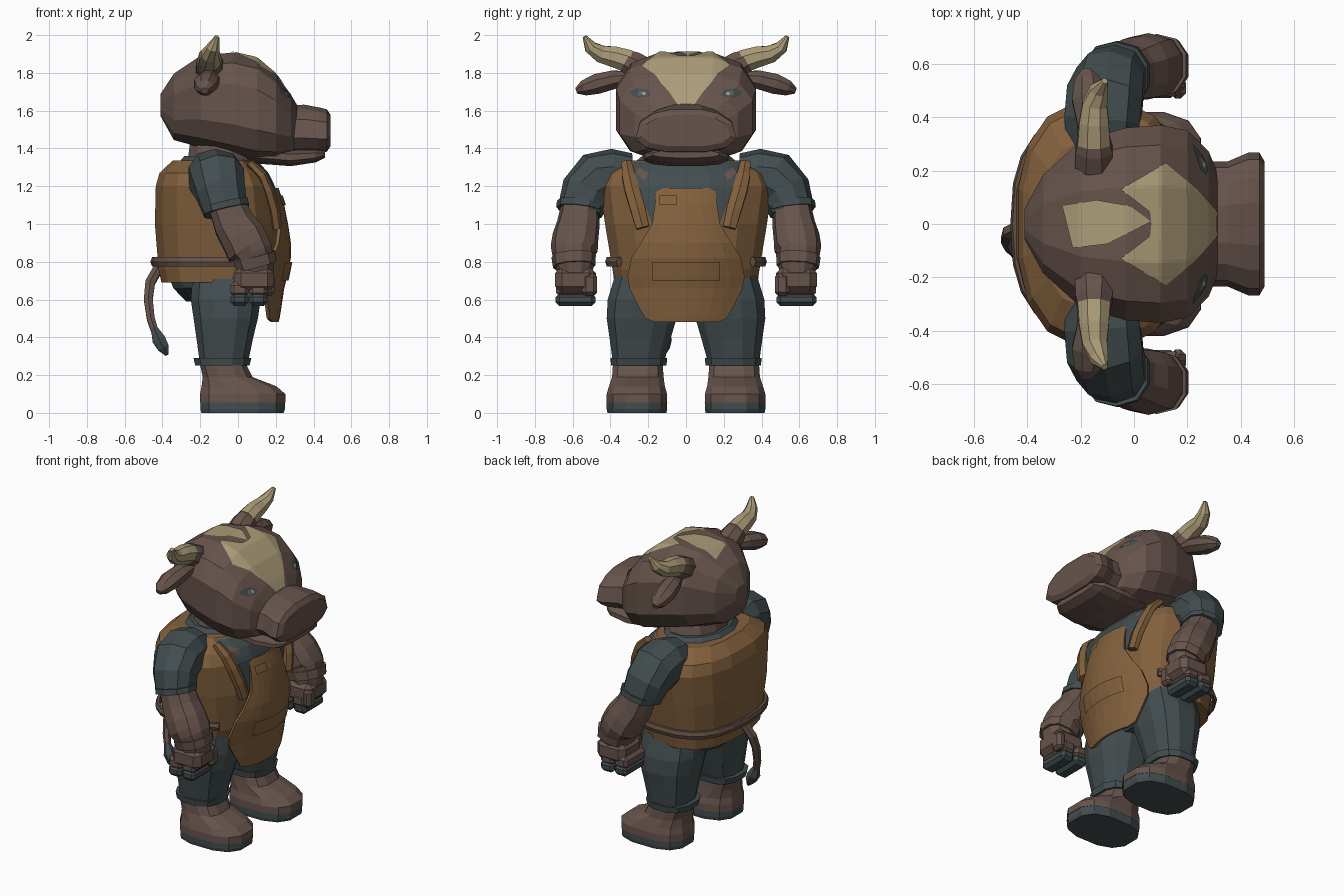
import bpy, bmesh, math
from mathutils import Vector
from mathutils.bvhtree import BVHTree

if "Cube" in bpy.data.objects:
    bpy.data.objects.remove(bpy.data.objects["Cube"])


def material(name, r, g, b):
    m = bpy.data.materials.new(name)
    m.use_nodes = True
    m.diffuse_color = (r, g, b, 1)
    m.node_tree.nodes["Principled BSDF"].inputs["Base Color"].default_value = (r, g, b, 1)
    return m


HIDE = material("brown hide", .135, .088, .073)
CLOTH = material("slate cloth", .055, .073, .078)
LEATHER = material("tan leather", .225, .118, .047)
HORN = material("cream horn", .41, .335, .19)
STRAP = material("dark strap", .125, .08, .06)
EYE = material("grey eye", .1, .125, .125)


def finish(name, bm, mat, mirror=False):
    bmesh.ops.recalc_face_normals(bm, faces=bm.faces)
    me = bpy.data.meshes.new(name)
    bm.to_mesh(me)
    bm.free()
    ob = bpy.data.objects.new(name, me)
    bpy.context.collection.objects.link(ob)
    me.materials.append(mat)
    if mirror:
        mod = ob.modifiers.new("mirror", "MIRROR")
        mod.use_axis = (False, True, False)
    return ob


def squircle(t, e):
    c, s = math.cos(t), math.sin(t)
    return (math.copysign(abs(c) ** (2 / e), c), math.copysign(abs(s) ** (2 / e), s))


def loft(name, rings, mat, sides=12, e=2.0, mirror=False, taper=0.0):
    """Skin (centre, half axis u, half axis v) rings, cap the ends; taper narrows u along v."""
    bm = bmesh.new()
    loops = []
    for c, u, v in rings:
        pts = [squircle(math.tau * (i + .5) / sides, e) for i in range(sides)]
        loops.append([bm.verts.new(c + u * a * (1 - taper * max(b, 0)) + v * b) for a, b in pts])
    for lo, hi in zip(loops, loops[1:]):
        for i in range(sides):
            j = (i + 1) % sides
            bm.faces.new((lo[i], lo[j], hi[j], hi[i]))
    bm.faces.new(loops[0])
    bm.faces.new(loops[-1])
    return finish(name, bm, mat, mirror)


def stack(name, rows, mat, **kw):
    """Rows of (z, x min, x max, y min, y max)."""
    return loft(name, [(Vector(((a + b) / 2, (c + d) / 2, z)), Vector(((b - a) / 2, 0, 0)),
                        Vector((0, (d - c) / 2, 0))) for z, a, b, c, d in rows], mat, **kw)


def along(name, rows, mat, **kw):
    """Rows of (x, z min, z max, half width)."""
    return loft(name, [(Vector((x, 0, (a + b) / 2)), Vector((0, w, 0)),
                        Vector((0, 0, (b - a) / 2))) for x, a, b, w in rows], mat, **kw)


def tube(name, rows, mat, side=(1, 0, 0), flat=1.0, **kw):
    """Rows of (x, y, z, radius); flat scales the radius across the side axis."""
    pts = [Vector(r[:3]) for r in rows]
    rings = []
    for i, p in enumerate(pts):
        t = (pts[min(i + 1, len(pts) - 1)] - pts[max(i - 1, 0)]).normalized()
        u = Vector(side)
        u = (u - t * u.dot(t)).normalized()
        rings.append((p, u * rows[i][3], t.cross(u) * rows[i][3] * flat))
    return loft(name, rings, mat, **kw)


def block(name, centre, size, mat, bevel=.02):
    bm = bmesh.new()
    bmesh.ops.create_cube(bm, size=1)
    for v in bm.verts:
        v.co = Vector([c + k * s for c, k, s in zip(centre, v.co, size)])
    bmesh.ops.bevel(bm, geom=bm.edges[:], offset=bevel, segments=1, affect='EDGES')
    return finish(name, bm, mat, True)


def patch(name, target, polys, axis, mat, lift=.006):
    """Drape convex outlines on a surface, from above ('z') or from the face side ('x')."""
    me = target.data
    tree = BVHTree.FromPolygons([v.co for v in me.vertices], [p.vertices[:] for p in me.polygons])
    out = bmesh.new()
    for poly in polys:
        bm = bmesh.new()
        cx, cy = (sum(p[k] for p in poly) / len(poly) for k in (0, 1))
        half = max(max(abs(p[0] - cx), abs(p[1] - cy)) for p in poly)
        bmesh.ops.create_grid(bm, x_segments=24, y_segments=24, size=half * 1.05)
        for v in bm.verts:
            v.co += Vector((cx, cy, 0))
        for a, b in zip(poly, poly[1:] + poly[:1]):
            n = Vector((b[1] - a[1], a[0] - b[0], 0))
            if n.dot(Vector((cx - a[0], cy - a[1], 0))) > 0:
                n.negate()
            bmesh.ops.bisect_plane(bm, geom=bm.verts[:] + bm.edges[:] + bm.faces[:],
                                   plane_co=(*a, 0), plane_no=n, clear_outer=True)
        ray = Vector((0, 0, -1)) if axis == 'z' else Vector((-1, 0, 0))
        for v in bm.verts[:]:
            p = Vector((v.co.x, v.co.y, 3)) if axis == 'z' else Vector((3, v.co.x, v.co.y))
            hit = tree.ray_cast(p, ray)[0]
            if hit is None:
                bm.verts.remove(v)
            else:
                v.co = hit - ray * lift
        part = bpy.data.meshes.new("part")
        bm.to_mesh(part)
        bm.free()
        out.from_mesh(part)
        bpy.data.meshes.remove(part)
    return finish(name, out, mat)


def both(poly, k):
    """An outline and its reflection in coordinate k."""
    return [poly, [tuple(-c if i == k else c for i, c in enumerate(p)) for p in poly]]


# Head
skull = along("skull", [(-.41, 1.57, 1.69, .06), (-.34, 1.44, 1.80, .19), (-.2, 1.40, 1.895, .32),
                        (-.03, 1.355, 1.915, .37), (.1, 1.325, 1.885, .38), (.2, 1.33, 1.80, .36),
                        (.28, 1.36, 1.69, .28), (.32, 1.38, 1.62, .18)], HIDE, e=2.8)
along("muzzle", [(.26, 1.375, 1.63, .24), (.35, 1.375, 1.635, .24), (.43, 1.375, 1.62, .275),
                 (.47, 1.38, 1.61, .275), (.49, 1.41, 1.58, .24)], HIDE, e=2.8, taper=.25)
along("lower_jaw", [(.08, 1.32, 1.42, .21), (.28, 1.305, 1.4, .23), (.41, 1.325, 1.4, .22),
                    (.46, 1.35, 1.39, .18)], HIDE, e=2.6)
patch("forehead_blaze", skull, both([(-.05, .13), (.06, .045), (.24, .13), (.12, .23)], 1)
      + both([(.06, .045), (.065, 0), (.33, 0), (.31, .05), (.24, .13)], 1), 'z', HORN)
patch("crown_blaze", skull, [[(-.27, .07), (-.14, .09), (-.01, .067), (.067, .01),
                              (-.1, -.075), (-.23, -.09)]], 'z', HORN)
patch("eyelids", skull, both([(.185, 1.685), (.205, 1.71), (.265, 1.72), (.3, 1.695),
                              (.265, 1.67), (.205, 1.672)], 0), 'x', CLOTH)
patch("eyes", skull, both([(.205, 1.687), (.215, 1.7), (.25, 1.705), (.255, 1.68)], 0),
      'x', EYE, .009)
patch("pupils", skull, both([(.215, 1.683), (.215, 1.7), (.23, 1.7), (.23, 1.683)], 0),
      'x', HORN, .012)
tube("horn_roots", [(-.15, .22, 1.81, .078), (-.15, .28, 1.845, .075), (-.15, .32, 1.865, .064)],
     HIDE, sides=8, mirror=True)
tube("horns", [(-.15, .3, 1.86, .066), (-.15, .38, 1.885, .06), (-.147, .45, 1.9, .05),
               (-.13, .505, 1.935, .037), (-.11, .537, 1.992, .012)], HORN, sides=8, mirror=True)
tube("ears", [(-.14, .3, 1.775, .04), (-.155, .38, 1.765, .062), (-.17, .47, 1.742, .068),
              (-.175, .54, 1.72, .052), (-.178, .58, 1.705, .02)], HIDE, flat=.85, sides=8, mirror=True)

# Torso
stack("neck", [(1.28, -.28, .1, -.25, .25), (1.43, -.26, .1, -.2, .2)], HIDE)
stack("shirt_collar", [(1.28, -.36, .13, -.34, .34), (1.36, -.29, .07, -.24, .24)], CLOTH)
vest = stack("vest", [(.69, -.41, .17, -.385, .385), (.76, -.425, .2, -.395, .395),
                      (1, -.445, .22, -.435, .435), (1.2, -.44, .195, -.465, .465),
                      (1.27, -.42, .16, -.435, .435), (1.335, -.35, .1, -.32, .32)],
             LEATHER, sides=16, e=2.6)
patch("shirt_front", vest, [[(-.29, 1.33), (.29, 1.33), (.24, 1.17), (.18, 1),
                             (-.18, 1), (-.24, 1.17)]], 'x', CLOTH)
patch("collar_tabs", vest, both([(.2, 1.27), (.25, 1.3), (.27, 1.28), (.22, 1.23)], 0),
      'x', HIDE, .01)
tube("vest_lapels", [(.06, .315, 1.325, .03), (.125, .305, 1.26, .04), (.16, .285, 1.18, .045),
                     (.19, .255, 1.08, .045), (.205, .23, .98, .04)], LEATHER,
     side=(0, 1, 0), flat=.7, sides=6, mirror=True)
belt = []
for i in range(17):
    c, s = squircle(math.radians(55 + i * 250 / 16), 2.6)
    belt.append((-.11 + .337 * c, .412 * s, .8, .028))
tube("belt", belt, STRAP, side=(0, 0, 1), flat=.6, sides=6)

# Apron, a curved sheet with thickness
bm = bmesh.new()
rows = []
for z, x, w in [(1.19, .215, .155), (1.1, .245, .165), (1, .265, .18), (.9, .28, .24), (.82, .28, .29),
                (.72, .26, .31), (.66, .245, .3), (.56, .23, .25), (.5, .22, .215), (.48, .215, .165)]:
    ys = [w * (i / 4 - 1) for i in range(9)]
    rows.append([bm.verts.new((x - 1.1 * y * y, y, z)) for y in ys])
for a, b in zip(rows, rows[1:]):
    for i in range(8):
        bm.faces.new((a[i], a[i + 1], b[i + 1], b[i]))
apron = finish("apron", bm, LEATHER)
patch("apron_label", apron, [[(-.14, 1.1), (-.14, 1.15), (-.05, 1.15), (-.05, 1.1)]], 'x', LEATHER, .012)
patch("apron_pocket", apron, [[(-.18, .7), (-.18, .8), (.18, .8), (.18, .7)]], 'x', LEATHER, .012)
apron.modifiers.new("thickness", "SOLIDIFY").thickness = .02

# Arms
tube("sleeves", [(-.125, .3, 1.24, .135), (-.12, .39, 1.25, .148), (-.11, .47, 1.235, .15),
                 (-.09, .53, 1.17, .135), (-.065, .56, 1.07, .12)], CLOTH, sides=10, e=2.3, mirror=True)
tube("sleeve_cuffs", [(-.068, .558, 1.11, .126), (-.06, .562, 1.075, .126)], CLOTH, sides=10,
     e=2.3, mirror=True)
tube("forearms", [(-.06, .56, 1.1, .1), (-.02, .57, 1, .113), (.025, .585, .93, .122), (.055, .592, .87, .125),
                  (.075, .595, .85, .115), (.095, .59, .78, .102), (.1, .585, .72, .09)],
     HIDE, sides=10, e=2.4, mirror=True)
tube("wrist_bands", [(.085, .595, .83, .118), (.1, .592, .775, .112)], HIDE, sides=10,
     e=2.4, mirror=True)
block("hands", (.085, .585, .705), (.21, .215, .14), HIDE, .035)
for i in range(2):
    x = .008 + i * .1
    block("knuckle_%d" % (i + 1), (x, .58, .655), (.1, .215, .08), HIDE)
    block("finger_hoof_%d" % (i + 1), (x, .585, .6), (.095, .21, .068), CLOTH)
block("thumbs", (.165, .51, .68), (.06, .08, .12), HIDE)

# Hips, legs and boots
stack("hips", [(.59, -.28, .04, -.2, .2), (.66, -.35, .1, -.33, .33), (.76, -.39, .14, -.36, .36)], CLOTH)
stack("trouser_legs", [(.26, -.205, .055, .115, .39), (.4, -.225, .085, .075, .41), (.5, -.24, .11, .045, .425),
                       (.6, -.255, .125, .015, .42), (.73, -.245, .12, .015, .38)],
      CLOTH, e=2.5, mirror=True)
stack("trouser_cuffs", [(.25, -.23, .065, .1, .4), (.29, -.24, .075, .095, .405)],
      CLOTH, e=2.5, mirror=True)
stack("boots", [(.055, -.207, .257, .095, .425), (.1, -.207, .256, .096, .424), (.14, -.198, .21, .108, .412),
                (.19, -.19, .08, .115, .395), (.26, -.205, .045, .12, .39)], HIDE, e=2.7, mirror=True)
stack("soles", [(0, -.2, .247, .1, .42), (.02, -.205, .254, .096, .424), (.055, -.205, .254, .096, .424)],
      CLOTH, e=2.7, mirror=True)

# Tail
tube("tail", [(-.38, 0, .77, .028), (-.425, -.01, .76, .03), (-.465, -.03, .69, .03),
              (-.475, -.06, .6, .027), (-.462, -.09, .5, .024), (-.44, -.11, .43, .022)], HIDE, sides=6)
tube("tail_tuft", [(-.445, -.11, .45, .02), (-.42, -.115, .39, .04), (-.395, -.12, .345, .035),
                   (-.375, -.12, .305, .01)], CLOTH, sides=6)
